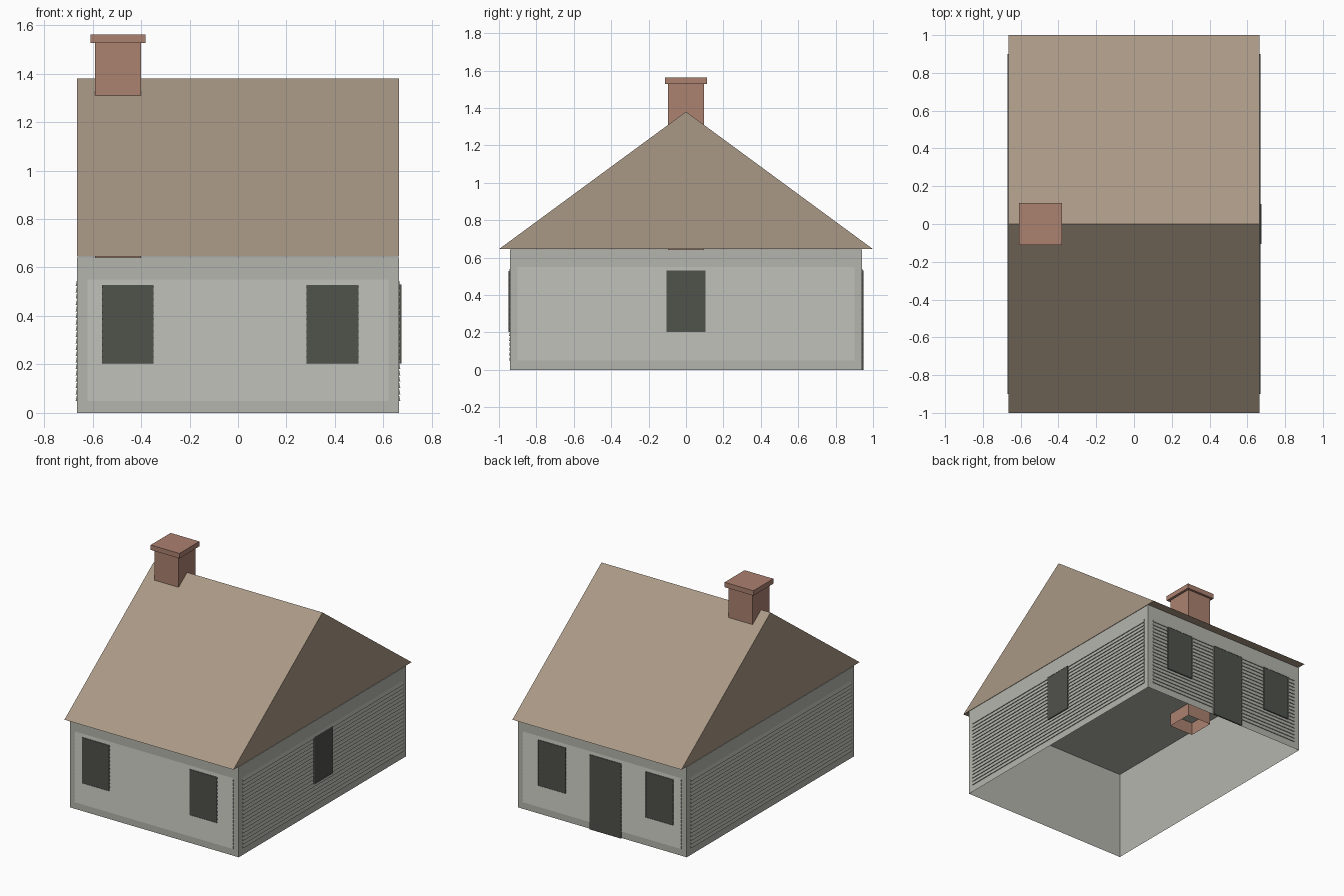
import bpy, bmesh
from math import pi
from mathutils import Matrix

if "Cube" in bpy.data.objects:
    bpy.data.objects.remove(bpy.data.objects["Cube"])

HX, HY, WALL_H = 0.664, 0.94, 0.645   # half width, half depth, wall height
RIDGE = 1.38


def material(name, rgb):
    lin = [((c / 255 + 0.055) / 1.055) ** 2.4 for c in rgb] + [1.0]
    m = bpy.data.materials.new(name)
    m.use_nodes = True
    m.diffuse_color = lin
    m.node_tree.nodes["Principled BSDF"].inputs["Base Color"].default_value = lin
    return m


GREY = material("wall_grey", (181, 181, 174))
BROWN = material("roof_brown", (169, 152, 133))
DARK = material("opening_dark", (80, 82, 75))
BRICK = material("chimney_brick", (171, 129, 112))


def finish(name, bm, *mats, matrix=None):
    me = bpy.data.meshes.new(name)
    bm.to_mesh(me)
    bm.free()
    for m in mats:
        me.materials.append(m)
    ob = bpy.data.objects.new(name, me)
    if matrix:
        ob.matrix_world = matrix
    bpy.context.collection.objects.link(ob)
    return ob


def box(name, lo, hi, mat, open_bottom=False):
    bm = bmesh.new()
    size = [b - a for a, b in zip(lo, hi)]
    mid = [(a + b) / 2 for a, b in zip(lo, hi)]
    bmesh.ops.create_cube(bm, size=1, matrix=Matrix.Translation(mid) @ Matrix.Diagonal((*size, 1)))
    if open_bottom:
        bottom = [f for f in bm.faces if f.normal.z < -0.5]
        bmesh.ops.delete(bm, geom=bottom, context='FACES')
    return finish(name, bm, mat)


# Each wall frame has local x along the wall and local -y pointing outward
def wall_frame(angle, dist):
    return Matrix.Rotation(angle, 4, 'Z') @ Matrix.Translation((0, -dist, 0))


FRONT, BACK = wall_frame(0, HY), wall_frame(pi, HY)
LEFT, RIGHT = wall_frame(pi / 2, HX), wall_frame(-pi / 2, HX)


def siding(name, frame, half):
    # Overlapping boards: a sawtooth profile swept along the wall
    bm = bmesh.new()
    bottom, top, boards = 0.05, 0.55, 19
    step = (top - bottom) / boards
    for i in range(boards):
        z = bottom + i * step
        a, b = [[bm.verts.new((x, y, h)) for y, h in ((0, z), (-0.006, z), (0, z + step))]
                for x in (-half, half)]
        bm.faces.new((a[0], b[0], b[1], a[1]))
        bm.faces.new((a[1], b[1], b[2], a[2]))
        bm.faces.new(a)
        bm.faces.new(b[::-1])
    bmesh.ops.remove_doubles(bm, verts=bm.verts, dist=0.0001)
    bmesh.ops.recalc_face_normals(bm, faces=bm.faces)
    return finish(name, bm, GREY, matrix=frame)


def opening(name, frame, x, half, z0, z1, trim=0.018):
    # Raised grey trim around a slightly recessed dark pane
    bm = bmesh.new()
    out = -0.01
    rim = [bm.verts.new((x + s * half, out, z))
           for s, z in ((-1, z0), (1, z0), (1, z1), (-1, z1))]
    pane = bm.faces.new(rim)
    edges = list(bm.edges)
    bmesh.ops.inset_region(bm, faces=[pane], thickness=trim, use_boundary=True)
    pane.material_index = 1
    ext = bmesh.ops.extrude_edge_only(bm, edges=edges)["geom"]
    for v in ext:
        if isinstance(v, bmesh.types.BMVert):
            v.co.y = 0
    for v in pane.verts:
        v.co.y = out + 0.002
    bmesh.ops.recalc_face_normals(bm, faces=bm.faces)
    return finish(name, bm, GREY, DARK, matrix=frame)


# Walls with a ceiling, open underneath
box("walls", (-HX, -HY, 0), (HX, HY, WALL_H - 0.003), GREY, open_bottom=True)

# Siding
siding("front_siding", FRONT, 0.622)
siding("back_siding", BACK, 0.622)
siding("left_siding", LEFT, 0.9)
siding("right_siding", RIGHT, 0.9)

# Windows and door (x is mirrored on the back wall)
for side, frame, sign in (("front", FRONT, 1), ("back", BACK, -1)):
    opening(side + "_window_right", frame, -0.455 * sign, 0.107, 0.203, 0.527)
    opening(side + "_window_left", frame, 0.39 * sign, 0.107, 0.203, 0.527)
opening("side_window", LEFT, 0, 0.105, 0.203, 0.53)
opening("back_door", BACK, 0.03, 0.123, 0.0, 0.53)

# Roof prism with overhanging eaves
bm = bmesh.new()
ends = [[bm.verts.new((x, y, z)) for y, z in ((-1, WALL_H), (1, WALL_H), (0, RIDGE))]
        for x in (-HX, HX)]
bm.faces.new(ends[0])
bm.faces.new(ends[1])
for i in range(3):
    j = (i + 1) % 3
    bm.faces.new((ends[0][i], ends[0][j], ends[1][j], ends[1][i]))
bmesh.ops.recalc_face_normals(bm, faces=bm.faces)
finish("roof", bm, BROWN)

# Chimney, reaching down through the ceiling, and its cap
box("chimney", (-0.59, -0.095, 0.55), (-0.4, 0.095, 1.53), BRICK, open_bottom=True)
box("chimney_cap", (-0.608, -0.112, 1.527), (-0.382, 0.112, 1.562), BRICK)
